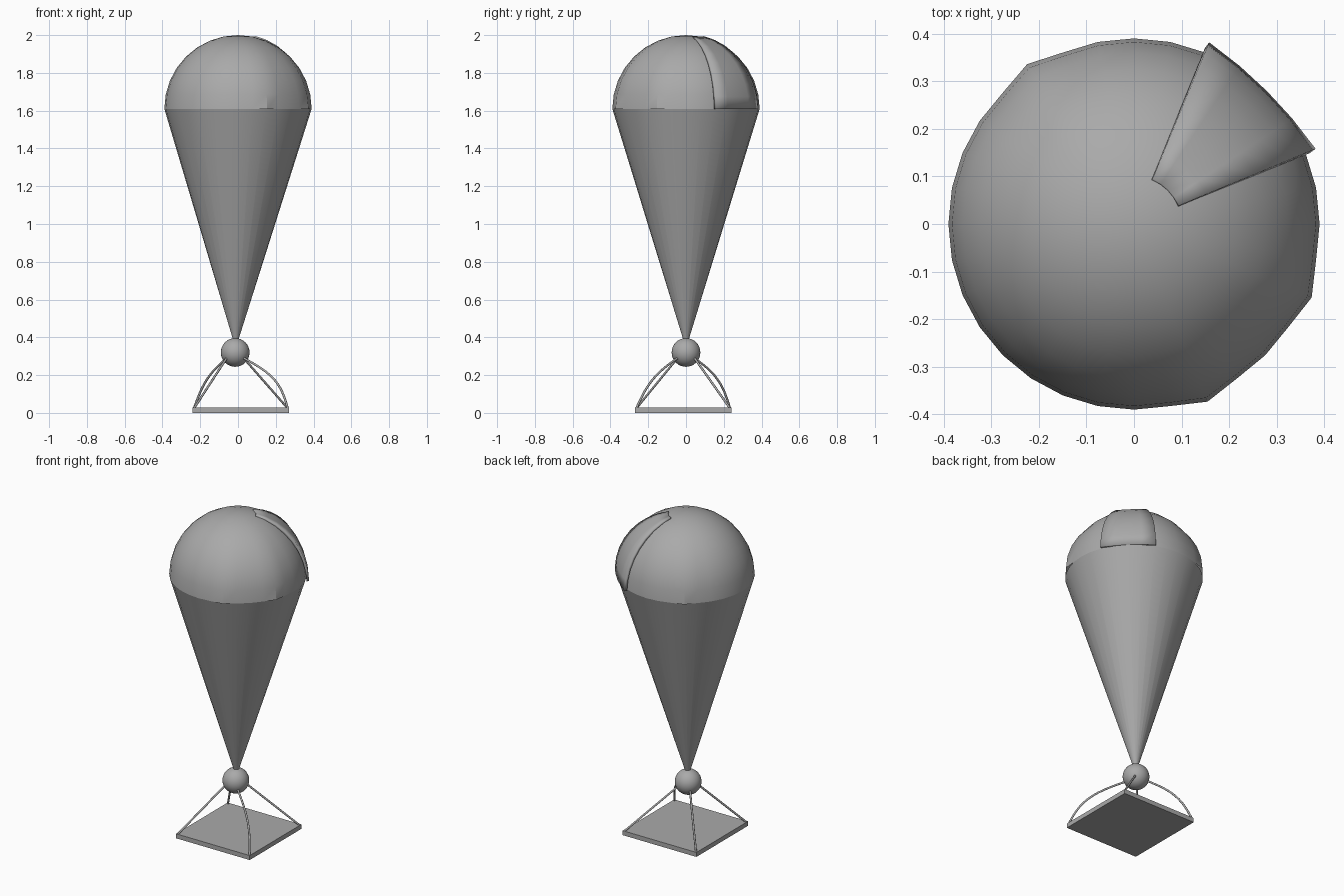
import bpy, bmesh
from math import sin, cos, radians, pi
from mathutils import Vector

cube = bpy.data.objects.get("Cube")
if cube:
    bpy.data.objects.remove(cube, do_unlink=True)

grey = bpy.data.materials.new("plain_grey")
grey.use_nodes = True
GREY = (0.4, 0.4, 0.4, 1)
grey.diffuse_color = GREY
grey.node_tree.nodes["Principled BSDF"].inputs["Base Color"].default_value = GREY

RIM_Z, RADIUS = 1.61, 0.39


def add(name, data, smooth=True):
    obj = bpy.data.objects.new(name, data)
    bpy.context.collection.objects.link(obj)
    data.materials.append(grey)
    if smooth and obj.type == 'MESH':
        bpy.ops.object.select_all(action='DESELECT')
        obj.select_set(True)
        bpy.context.view_layer.objects.active = obj
        bpy.ops.object.shade_smooth_by_angle(angle=radians(30))
    return obj


def from_bmesh(name, bm, smooth=True):
    mesh = bpy.data.meshes.new(name)
    bm.to_mesh(mesh)
    bm.free()
    return add(name, mesh, smooth)


def sphere_patch(name, azimuths, elevations, radius):
    """Piece of a sphere whose radius varies with direction (degrees)."""
    bm = bmesh.new()
    rows = []
    for el in elevations:
        row = []
        for az in azimuths:
            r, a, e = radius(az, el), radians(az), radians(el)
            row.append(bm.verts.new((r * cos(a) * cos(e), r * sin(a) * cos(e),
                                     RIM_Z + r * sin(e))))
        rows.append(row)
    for low, high in zip(rows, rows[1:]):
        for i in range(len(low) - 1):
            bm.faces.new((low[i], low[i + 1], high[i + 1], high[i]))
    bmesh.ops.remove_doubles(bm, verts=bm.verts, dist=0.0005)
    return from_bmesh(name, bm)


# Canopy dome, pulled out slightly at the ends of some seams
STEP = 11.25
SEAMS = (-22.5, -67.5, 123.75)


def dome_radius(az, el):
    near = any(abs((az - s + 180) % 360 - 180) < 1 for s in SEAMS)
    return RADIUS + (0.014 * cos(radians(el)) ** 4 if near else 0)


sphere_patch("canopy_dome", [i * STEP for i in range(33)],
             [i * STEP for i in range(9)], dome_radius)


# Raised gore panel with lifted side edges
def panel_radius(az, el):
    edge = abs(az - 45) / 22.5
    return 0.395 + edge ** 2 * (0.018 - 0.015 * el / 75)


panel = sphere_patch("canopy_panel", [22.5 + i * STEP for i in range(5)],
                     [i * 75 / 8 for i in range(9)], panel_radius)
thick = panel.modifiers.new("thickness", 'SOLIDIFY')
thick.thickness = 0.015
thick.offset = -1

# Tapering lower canopy, its tip slightly to one side
bm = bmesh.new()
tip_z = 0.38
bmesh.ops.create_cone(bm, cap_ends=True, segments=32, radius1=0.012,
                      radius2=RADIUS, depth=RIM_Z - tip_z)
for v in bm.verts:
    if v.co.z < 0:
        v.co.x -= 0.012
    v.co.z += (RIM_Z + tip_z) / 2
from_bmesh("canopy_cone", bm)

# Joint ball
BALL = Vector((-0.015, 0, 0.32))
bm = bmesh.new()
bmesh.ops.create_uvsphere(bm, u_segments=32, v_segments=16, radius=0.076)
bmesh.ops.translate(bm, verts=bm.verts, vec=BALL)
from_bmesh("joint_ball", bm)

# Square base plate
BASE = Vector((0.015, -0.015, 0.014))
bm = bmesh.new()
bmesh.ops.create_cube(bm, size=1)
bmesh.ops.scale(bm, verts=bm.verts, vec=(0.51, 0.51, 0.028))
bmesh.ops.translate(bm, verts=bm.verts, vec=BASE)
from_bmesh("base_plate", bm, smooth=False)

# Four cables from ball to plate corners; two of them bow outwards
CABLES = {
    "front_left": (1, -1, 0.045, -0.022),
    "back_left": (1, 1, 0, 0),
    "front_right": (-1, -1, 0, 0),
    "back_right": (-1, 1, -0.018, 0.028),
}
for name, (sx, sy, bow_x, bow_y) in CABLES.items():
    start = BALL + Vector((sx * 0.045, sy * 0.045, -0.03))
    end = BASE + Vector((sx * 0.248, sy * 0.248, 0.01))
    bow = Vector((bow_x, bow_y, 0.02 if bow_x else 0))
    curve = bpy.data.curves.new(name + "_cable", 'CURVE')
    curve.dimensions = '3D'
    curve.bevel_depth = 0.006
    curve.bevel_resolution = 2
    curve.use_fill_caps = True
    spline = curve.splines.new('POLY')
    count = 13
    spline.points.add(count - 1)
    for i, p in enumerate(spline.points):
        t = i / (count - 1)
        p.co = (*(start.lerp(end, t) + bow * sin(pi * t)), 1)
    add(name + "_cable", curve)
